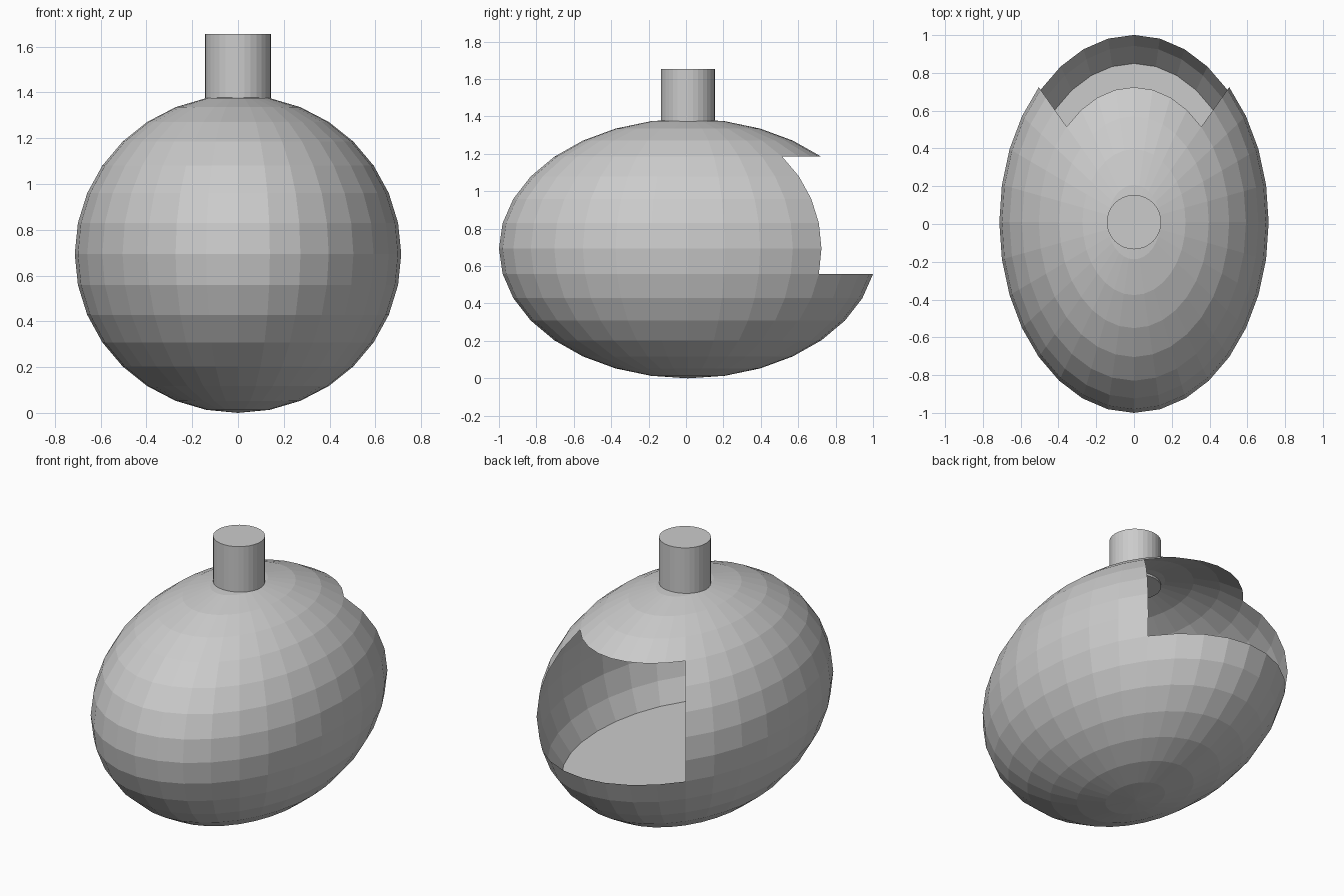
import bpy
import bmesh
import math
from mathutils import Matrix, Vector

cube = bpy.data.objects.get("Cube")
if cube:
    bpy.data.objects.remove(cube, do_unlink=True)

RX, RY, RZ = 0.713, 1.01, 0.694   # body radii
CENTRE = Vector((0, 0.01, RZ))
SEGMENTS, RINGS = 32, 16
STEP = math.pi / RINGS            # latitude step between rings

grey = bpy.data.materials.new("light_grey")
grey.use_nodes = True
grey.diffuse_color = (0.6, 0.6, 0.6, 1)
grey.node_tree.nodes["Principled BSDF"].inputs["Base Color"].default_value = (0.6, 0.6, 0.6, 1)


def add_object(name, bm, location):
    mesh = bpy.data.meshes.new(name)
    bm.to_mesh(mesh)
    bm.free()
    mesh.materials.append(grey)
    obj = bpy.data.objects.new(name, mesh)
    obj.location = location
    bpy.context.collection.objects.link(obj)
    return obj


# Hollow faceted body with a quarter-turn opening at the back
bm = bmesh.new()
bmesh.ops.create_uvsphere(bm, u_segments=SEGMENTS, v_segments=RINGS, radius=1)
opening = []
for face in bm.faces:
    c = face.calc_center_median()
    latitude = math.asin(c.z / c.length)
    turn = abs(math.atan2(c.x, c.y))
    if turn < math.pi / 4 and -STEP < latitude < 4 * STEP:
        opening.append(face)
bmesh.ops.delete(bm, geom=opening, context='FACES')
bmesh.ops.scale(bm, vec=(RX, RY, RZ), verts=bm.verts)
add_object("hollow_body", bm, CENTRE)

# Flat floor inside, spanning the third ring below the middle
bm = bmesh.new()
bmesh.ops.create_circle(bm, cap_ends=True, segments=SEGMENTS, radius=math.cos(3 * STEP))
bmesh.ops.scale(bm, vec=(RX, RY, 1), verts=bm.verts)
add_object("inner_floor", bm, CENTRE - Vector((0, 0, RZ * math.sin(3 * STEP))))

# Round stem on top
BASE, TOP = 1.365, 1.655
bm = bmesh.new()
bmesh.ops.create_cone(bm, cap_ends=True, segments=SEGMENTS, radius1=0.144,
                      radius2=0.144, depth=TOP - BASE)
add_object("top_stem", bm, (0, CENTRE.y, (BASE + TOP) / 2))
